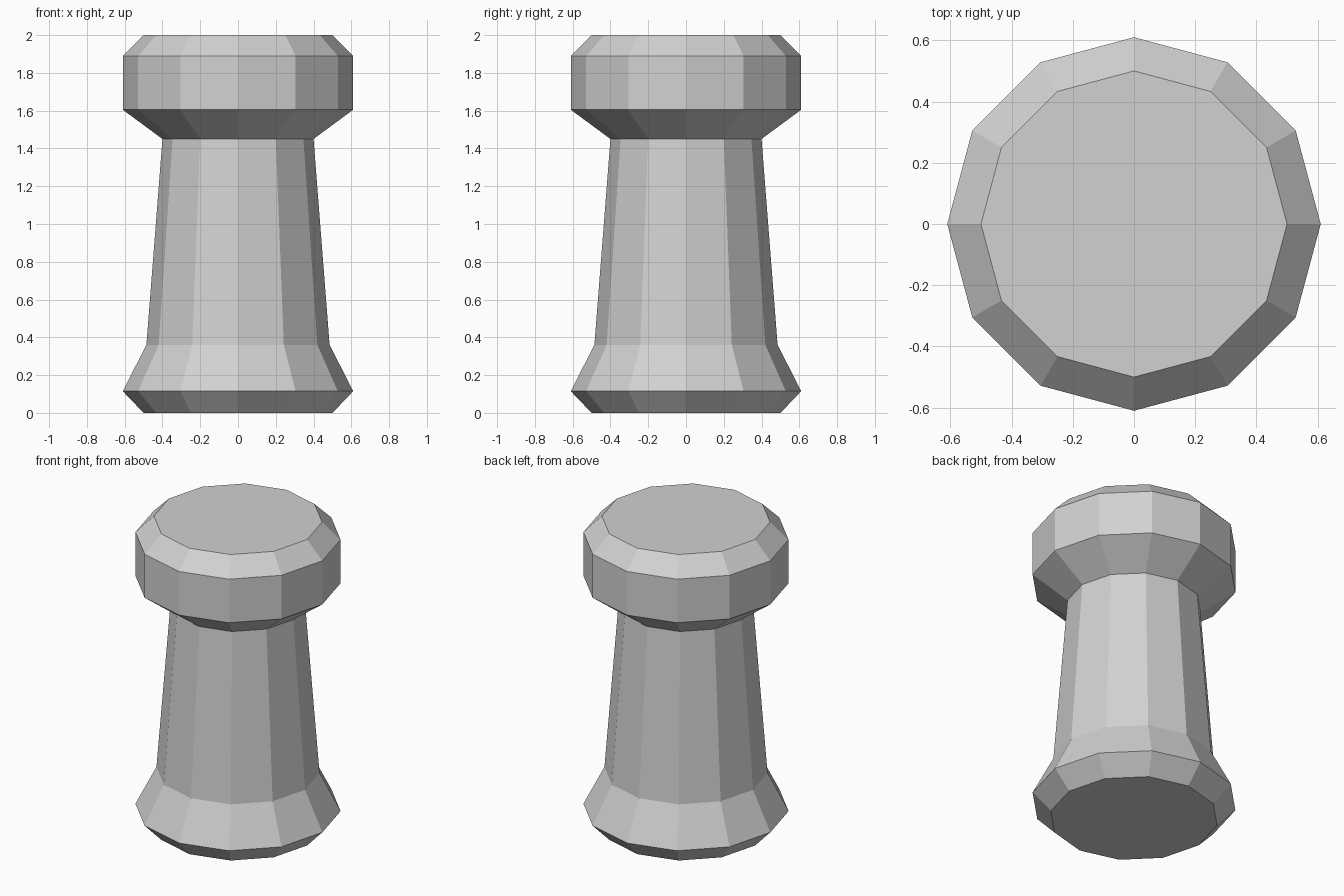
import bpy, bmesh, math

if "Cube" in bpy.data.objects:
    bpy.data.objects.remove(bpy.data.objects["Cube"])

SIDES = 12

# One flat stone grey
grey = bpy.data.materials.new("stone_grey")
grey.diffuse_color = (0.64, 0.64, 0.64, 1.0)
grey.use_nodes = True
grey.node_tree.nodes["Principled BSDF"].inputs["Base Color"].default_value = grey.diffuse_color

# Post silhouette as (radius, height), from the foot to the cap
profile = [(0.50, 0.0), (0.61, 0.115), (0.485, 0.36), (0.40, 1.45),
           (0.61, 1.605), (0.61, 1.89), (0.50, 2.0)]


def ring(bm, radius, z):
    angles = [2 * math.pi * i / SIDES for i in range(SIDES)]
    return [bm.verts.new((radius * math.cos(a), radius * math.sin(a), z)) for a in angles]


# Turned twelve-sided post with flared foot and wide cap
bm = bmesh.new()
rings = [ring(bm, r, z) for r, z in profile]
for low, high in zip(rings, rings[1:]):
    for i in range(SIDES):
        j = (i + 1) % SIDES
        bm.faces.new((low[i], low[j], high[j], high[i]))

# Flat underside and top
bm.faces.new(rings[0][::-1])
bm.faces.new(rings[-1])

mesh = bpy.data.meshes.new("bollard")
bm.to_mesh(mesh)
bm.free()
mesh.materials.append(grey)
bpy.context.collection.objects.link(bpy.data.objects.new("bollard", mesh))
